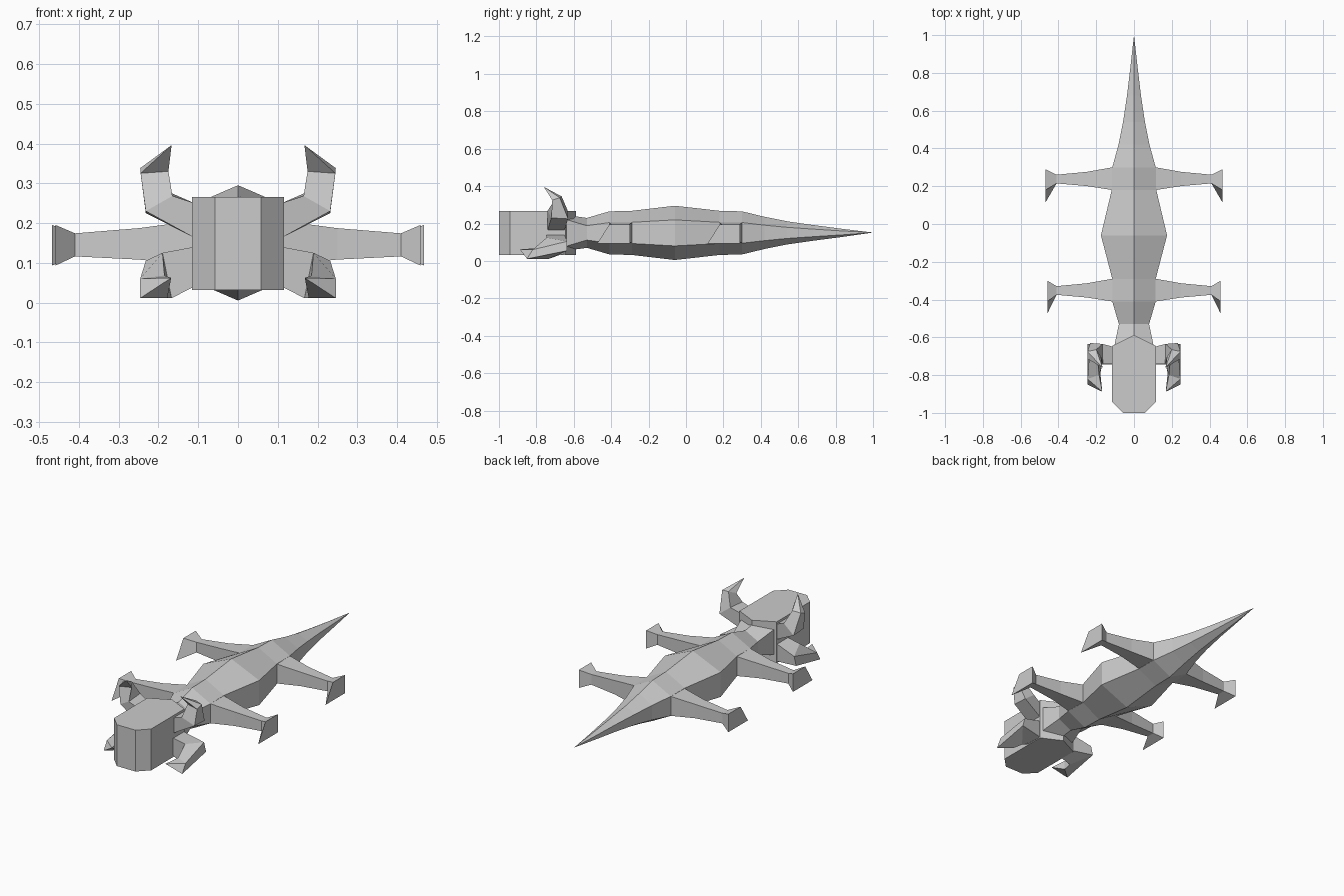
import bpy, bmesh

grey = bpy.data.materials.new("plain_grey")
grey.diffuse_color = (0.6, 0.6, 0.6, 1)
MID = 0.15  # height of the body axis


def loft(name, rings, tip=None, mirror=False):
    """Skin equal-sized rings of points, ending in a cap or in a point."""
    bm = bmesh.new()
    loops = [[bm.verts.new(p) for p in ring] for ring in rings]
    n = len(loops[0])
    for a, b in zip(loops, loops[1:]):
        for i in range(n):
            j = (i + 1) % n
            bm.faces.new((a[i], a[j], b[j], b[i]))
    bm.faces.new(loops[0])
    if tip:
        t = bm.verts.new(tip)
        for i in range(n):
            bm.faces.new((loops[-1][i], loops[-1][(i + 1) % n], t))
    else:
        bm.faces.new(loops[-1])
    bmesh.ops.recalc_face_normals(bm, faces=bm.faces)
    mesh = bpy.data.meshes.new(name)
    bm.to_mesh(mesh)
    bm.free()
    mesh.materials.append(grey)
    ob = bpy.data.objects.new(name, mesh)
    bpy.context.collection.objects.link(ob)
    if mirror:
        ob.modifiers.new("mirror", 'MIRROR').use_axis[0] = True
    return ob


# Body, neck and tail: six-sided sections as (y, half width, half height)
sections = [(-0.64, 0.103, 0.095), (-0.53, 0.08, 0.08), (-0.41, 0.115, 0.115),
            (-0.29, 0.115, 0.118), (-0.06, 0.175, 0.145), (0.18, 0.118, 0.118),
            (0.30, 0.115, 0.115), (0.42, 0.082, 0.086), (0.54, 0.058, 0.062),
            (0.68, 0.037, 0.042), (0.84, 0.018, 0.021)]
rings = []
for y, w, h in sections:
    s = h * (0.75 if y < -0.6 else 0.48)
    rings.append([(0, y, MID + h), (w, y, MID + s), (w, y, MID - s),
                  (0, y, MID - h), (-w, y, MID - s), (-w, y, MID + s)])
loft("body_and_tail", rings, tip=(0, 1.0, MID + 0.002))

# Head: upright prism with clipped front corners and a pointed back
half = [(0.058, -1.0), (0.116, -0.942), (0.116, -0.645)]
plan = half + [(0, -0.588)] + [(-x, y) for x, y in reversed(half)]
loft("head", [[(x, y, z) for x, y in plan] for z in (0.032, 0.266)])


# Legs: tapering beams with a flared foot reaching forward
def leg(name, y0, reach):
    def ring(x, front, back, low, high, slope=0.0):
        return [(x, y0 + front + slope, high), (x, y0 + back, high),
                (x, y0 + back, low), (x, y0 + front, low)]
    loft(name, [ring(0.10, -0.062, 0.062, 0.094, 0.206),
                ring(0.115, -0.06, 0.06, 0.095, 0.205),
                ring(0.25, -0.039, 0.036, 0.108, 0.187),
                ring(0.41, -0.025, 0.021, 0.116, 0.174),
                ring(reach, -0.125, 0.05, 0.093, 0.195, 0.065)], mirror=True)


leg("front_legs", -0.35, 0.459)
leg("hind_legs", 0.24, 0.468)

# Upper mandibles: out from the head, then up, hooked inward
loft("upper_mandibles", [
    [(0.11, -0.74, 0.25), (0.11, -0.65, 0.25), (0.11, -0.65, 0.163), (0.11, -0.74, 0.163)],
    [(0.165, -0.74, 0.268), (0.167, -0.635, 0.275), (0.232, -0.63, 0.225), (0.232, -0.72, 0.23)],
    [(0.175, -0.70, 0.33), (0.20, -0.665, 0.345), (0.246, -0.675, 0.338), (0.245, -0.715, 0.325)],
], tip=(0.167, -0.76, 0.396), mirror=True)

# Lower mandibles: out from the head, then forward, hooked inward
loft("lower_mandibles", [
    [(0.11, -0.745, 0.14), (0.11, -0.65, 0.14), (0.11, -0.65, 0.04), (0.11, -0.745, 0.04)],
    [(0.19, -0.745, 0.125), (0.232, -0.635, 0.105), (0.245, -0.635, 0.055), (0.167, -0.735, 0.011)],
    [(0.185, -0.80, 0.068), (0.246, -0.82, 0.06), (0.246, -0.85, 0.011), (0.178, -0.79, 0.011)],
], tip=(0.168, -0.888, 0.062), mirror=True)
